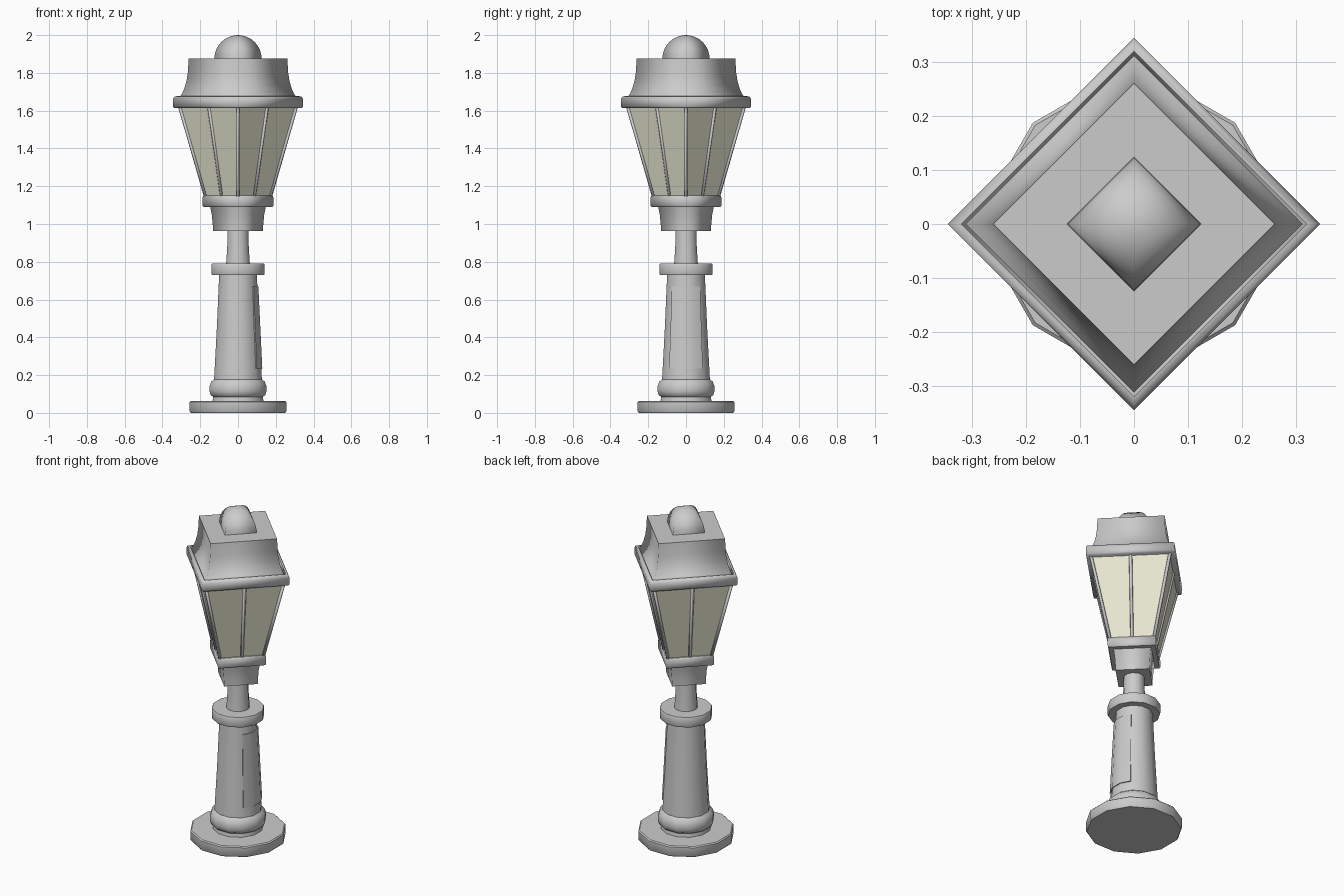
import bpy, bmesh, math
from mathutils import Vector

cube = bpy.data.objects.get("Cube")
if cube:
    bpy.data.objects.remove(cube, do_unlink=True)


def material(name, rgb):
    m = bpy.data.materials.new(name)
    m.use_nodes = True
    m.diffuse_color = (*rgb, 1)
    m.node_tree.nodes["Principled BSDF"].inputs["Base Color"].default_value = (*rgb, 1)
    return m


METAL = material("grey_metal", (0.6, 0.6, 0.6))
GLASS = material("cream_glass", (0.82, 0.82, 0.66))


def finish(name, bm, mat, smooth=True, crease=40):
    """Store the mesh; horizontal edges stay sharp, upright ones are smoothed."""
    bmesh.ops.recalc_face_normals(bm, faces=bm.faces)
    for f in bm.faces:
        f.smooth = smooth
    for e in bm.edges:
        a, b = e.verts
        level = abs(a.co.z - b.co.z) < 0.001
        if level and len(e.link_faces) == 2 and e.calc_face_angle() > math.radians(crease):
            e.smooth = False
    mesh = bpy.data.meshes.new(name)
    bm.to_mesh(mesh)
    bm.free()
    mesh.materials.append(mat)
    ob = bpy.data.objects.new(name, mesh)
    bpy.context.collection.objects.link(ob)
    return ob


def lathe(name, profile, sides, mat=METAL, smooth=True, turn=0.0, crease=40):
    """Turn (radius, height) points around z with a given number of sides."""
    bm = bmesh.new()
    rings = []
    for r, z in profile:
        n = 1 if r == 0 else sides
        rings.append([bm.verts.new((r * math.cos(turn + k * math.tau / sides),
                                    r * math.sin(turn + k * math.tau / sides), z))
                      for k in range(n)])
    for lo, hi in zip(rings, rings[1:]):
        for k in range(sides):
            j = (k + 1) % sides
            if len(hi) == 1:
                bm.faces.new((lo[k], lo[j], hi[0]))
            else:
                bm.faces.new((lo[k], lo[j], hi[j], hi[k]))
    for ring in (rings[0], rings[-1]):
        if len(ring) > 1:
            bm.faces.new(ring)
    return finish(name, bm, mat, smooth, crease)


FLAT = math.cos(math.pi / 12)


def round_part(name, profile):
    """Twelve-sided part with flat sides on the axes, sized across the flats."""
    return lathe(name, [(r / FLAT, z) for r, z in profile], 12, turn=math.pi / 12)


# Pedestal and post
round_part("base_plate", [(0.25, 0), (0.256, 0.008), (0.256, 0.058), (0.25, 0.064)])
round_part("foot_moulding", [(0.135, 0.06), (0.132, 0.085), (0.145, 0.095), (0.151, 0.115),
                             (0.151, 0.14), (0.142, 0.165), (0.127, 0.178)])
round_part("column", [(0.127, 0.17), (0.112, 0.45), (0.1, 0.73)])
round_part("column_collar", [(0.138, 0.73), (0.141, 0.737), (0.141, 0.784), (0.138, 0.79)])
round_part("upper_post", [(0.063, 0.785), (0.057, 0.88), (0.055, 0.975)])

# Access panel following three faces of the column
bm = bmesh.new()
rows = []
for z in (0.235, 0.67):
    r = (0.127 - (z - 0.17) * 0.0482) / FLAT
    for depth in (-0.01, 0.005):
        rows.append([bm.verts.new(((r + depth) * math.cos(a), (r + depth) * math.sin(a), z))
                     for a in (math.radians(d) for d in (-42, -15, 15, 42))])
loop = [rows[0], rows[1], rows[3], rows[2]]
for i in range(4):
    for k in range(3):
        a, b = loop[i], loop[(i + 1) % 4]
        bm.faces.new((a[k], a[k + 1], b[k + 1], b[k]))
for k in (0, 3):
    bm.faces.new([row[k] for row in loop])
finish("access_panel", bm, METAL)
panel = bpy.data.objects["access_panel"]
for ob in bpy.context.selected_objects:
    ob.select_set(False)
panel.select_set(True)
bpy.context.view_layer.objects.active = panel
bpy.ops.object.shade_smooth_by_angle(angle=math.radians(40))

# Square lantern, corners on the axes
lathe("lantern_cup", [(0.132, 0.963), (0.134, 1.0), (0.139, 1.05), (0.148, 1.095)], 4)
lathe("lower_rim", [(0.182, 1.09), (0.188, 1.098), (0.188, 1.142), (0.182, 1.15)], 4, crease=60)
lathe("glass_panes", [(0.17, 1.14), (0.31, 1.63)], 4, GLASS, smooth=False)
lathe("upper_rim", [(0.335, 1.613), (0.345, 1.622), (0.345, 1.662), (0.336, 1.675),
                    (0.32, 1.677), (0.312, 1.665)], 4, crease=60)
lathe("roof", [(0.315, 1.66), (0.3, 1.685), (0.285, 1.715), (0.273, 1.755),
               (0.266, 1.8), (0.261, 1.875)], 4)
dome = [(0.125 * math.cos(t * math.pi / 16), 1.875 + 0.125 * math.sin(t * math.pi / 16))
        for t in range(8)]
lathe("finial_dome", dome + [(0, 2.0)], 4)


# Glazing bars on corners and pane centres
def bar(name, a, b, radius=0.009):
    bm = bmesh.new()
    axis = b - a
    bmesh.ops.create_cone(bm, cap_ends=True, segments=8, radius1=radius, radius2=radius,
                          depth=axis.length)
    rot = axis.to_track_quat('Z', 'Y').to_matrix().to_4x4()
    bmesh.ops.transform(bm, matrix=rot, verts=bm.verts)
    bmesh.ops.translate(bm, vec=(a + b) / 2, verts=bm.verts)
    finish(name, bm, METAL)


for k in range(8):
    ang = k * math.pi / 4
    reach = 1 if k % 2 == 0 else math.sqrt(0.5)
    out = Vector((math.cos(ang), math.sin(ang), 0)) * reach
    kind = "corner_bar" if k % 2 == 0 else "centre_bar"
    bar(f"{kind}_{k // 2 + 1}", out * 0.17 + Vector((0, 0, 1.14)),
        out * 0.311 + Vector((0, 0, 1.63)))
